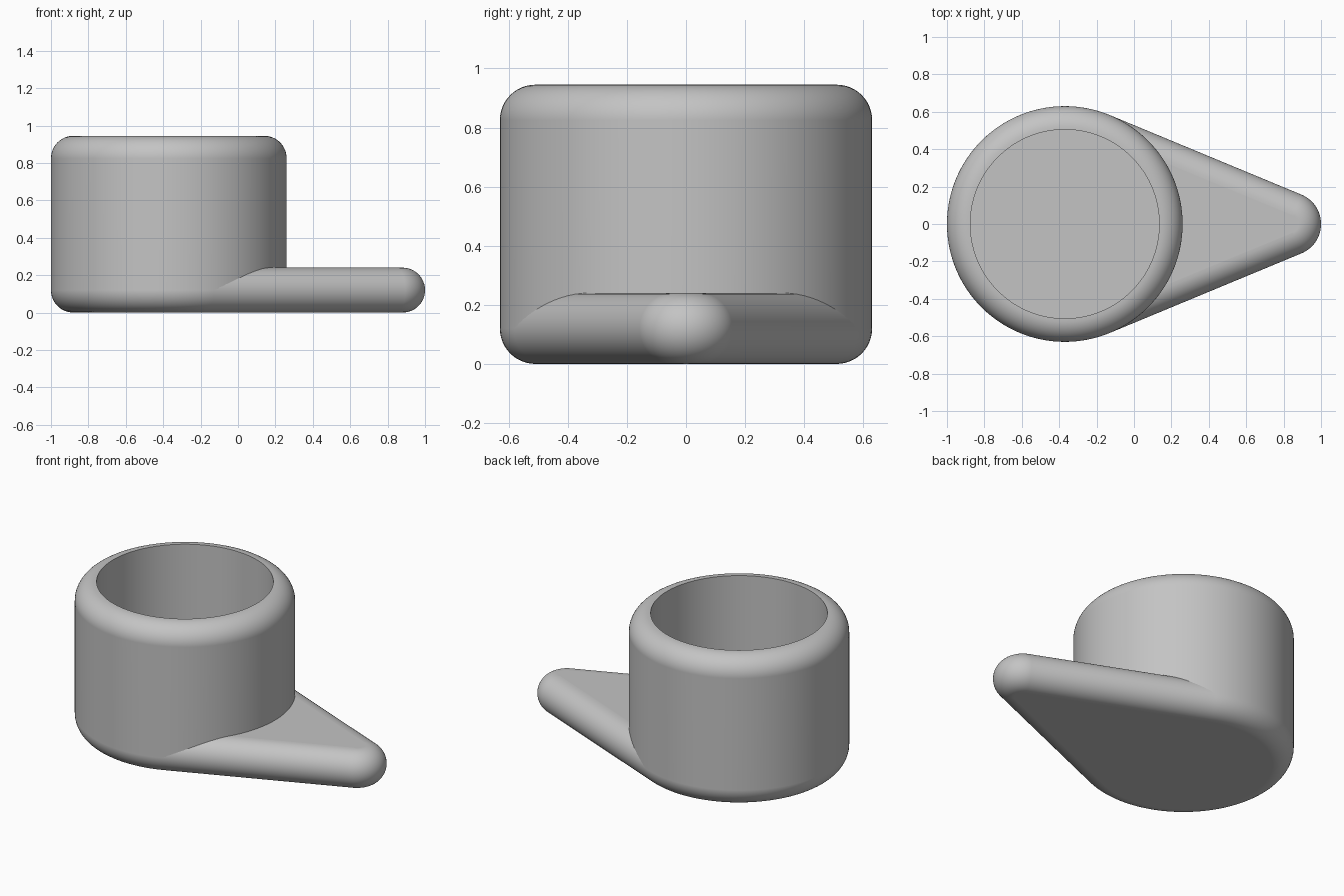
import bpy, bmesh
from math import sin, cos, pi, asin, radians

cube = bpy.data.objects.get("Cube")
if cube:
    bpy.data.objects.remove(cube, do_unlink=True)

CUP_X, CUP_R, BORE_R, HEIGHT = -0.37, 0.63, 0.505, 0.945
TIP_R = 0.17
TIP_X = 1 - TIP_R
FILLET = 0.12
FLOOR = 0.12
SEG, STEPS = 144, 12

grey = bpy.data.materials.new("plain grey")
grey.use_nodes = True
grey.diffuse_color = (0.55, 0.55, 0.55, 1)
grey.node_tree.nodes["Principled BSDF"].inputs["Base Color"].default_value = grey.diffuse_color


def loft(name, rings, cap_first=False, cap_last=False):
    """Skin a stack of closed rings that have equal point counts."""
    bm = bmesh.new()
    loops = [[bm.verts.new(p) for p in ring] for ring in rings]
    for low, high in zip(loops, loops[1:]):
        n = len(low)
        for i in range(n):
            j = (i + 1) % n
            bm.faces.new((low[i], low[j], high[j], high[i]))
    if cap_first:
        bm.faces.new(loops[0][::-1])
    if cap_last:
        bm.faces.new(loops[-1])
    mesh = bpy.data.meshes.new(name)
    bm.to_mesh(mesh)
    bm.free()
    obj = bpy.data.objects.new(name, mesh)
    bpy.context.collection.objects.link(obj)
    mesh.materials.append(grey)
    bpy.ops.object.select_all(action='DESELECT')
    obj.select_set(True)
    bpy.context.view_layer.objects.active = obj
    bpy.ops.object.shade_smooth_by_angle(angle=radians(35))
    weighted = obj.modifiers.new("even shading", 'WEIGHTED_NORMAL')
    weighted.keep_sharp = True
    return obj


def circle(radius, z, angles):
    return [(CUP_X + radius * cos(a), radius * sin(a), z) for a in angles]


# Teardrop outline: cup arc and tip arc joined by their common tangents
tangent = pi / 2 - asin((CUP_R - TIP_R) / (TIP_X - CUP_X))
tip_angles = [-tangent + 2 * tangent * i / 48 for i in range(49)]
cup_angles = [tangent + 2 * (pi - tangent) * i / 96 for i in range(97)]


def teardrop(inset, z):
    r = TIP_R - inset
    tip = [(TIP_X + r * cos(a), r * sin(a), z) for a in tip_angles]
    return tip + circle(CUP_R - inset, z, cup_angles)


# Base plate with pointer arm, fully rounded along its edge
rings = []
for i in range(2 * STEPS + 1):
    a = -pi / 2 + pi * i / (2 * STEPS)
    rings.append(teardrop(FILLET * (1 - cos(a)), FILLET * (1 + sin(a))))
rings.append(circle(BORE_R + 0.002, 2 * FILLET, tip_angles + cup_angles))
loft("base_and_pointer", rings, cap_first=True)

# Cup wall: outside, rounded rim, bore and floor
around = [2 * pi * i / SEG for i in range(SEG)]
profile = [(CUP_R, FILLET)]
for i in range(STEPS + 1):
    a = pi / 2 * i / STEPS
    profile.append((CUP_R - FILLET * (1 - cos(a)), HEIGHT - FILLET * (1 - sin(a))))
profile += [(BORE_R, HEIGHT), (BORE_R, FLOOR)]
loft("cup", [circle(r, z, around) for r, z in profile], cap_last=True)
